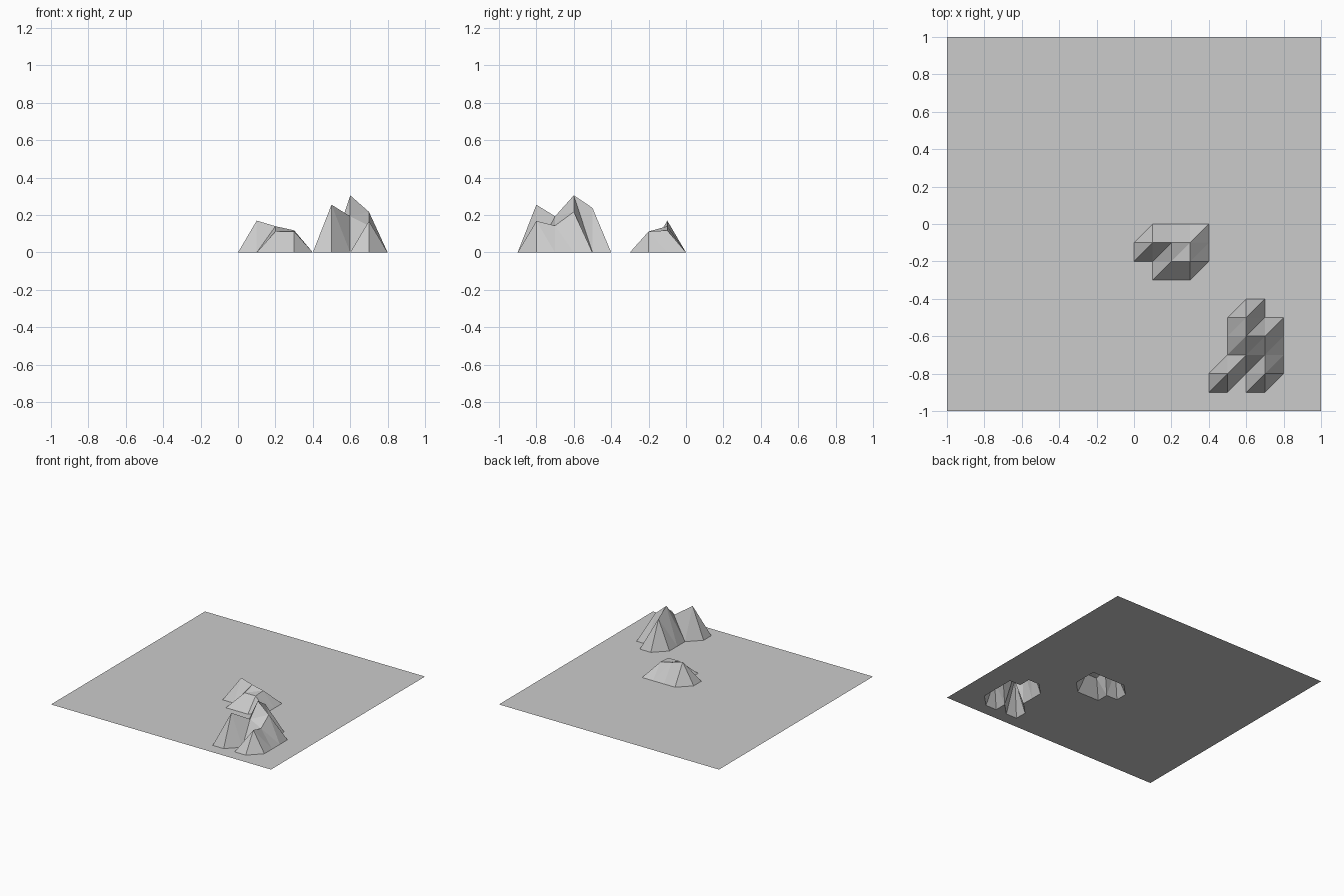
import bpy, bmesh

if "Cube" in bpy.data.objects:
    bpy.data.objects.remove(bpy.data.objects["Cube"])

N, STEP = 20, 0.1

# Raised grid points: (column, row) from the front left corner -> height
PEAKS = {
    # low ridge near the middle
    (11, 9): 0.17, (12, 9): 0.14, (13, 9): 0.118,
    (12, 8): 0.112, (13, 8): 0.112,
    # taller hills near the front right corner
    (15, 2): 0.255, (16, 3): 0.193, (16, 4): 0.305, (16, 5): 0.238,
    (17, 4): 0.217, (17, 3): 0.143, (17, 2): 0.168,
}

# Terrain sheet: regular grid, every cell split along the same diagonal
bm = bmesh.new()
v = [[bm.verts.new((i * STEP - 1, j * STEP - 1, PEAKS.get((i, j), 0)))
      for j in range(N + 1)] for i in range(N + 1)]
for i in range(N):
    for j in range(N):
        a, b, c, d = v[i][j], v[i + 1][j], v[i + 1][j + 1], v[i][j + 1]
        bm.faces.new((a, b, c))
        bm.faces.new((a, c, d))

mesh = bpy.data.meshes.new("terrain")
bm.to_mesh(mesh)
bm.free()
terrain = bpy.data.objects.new("terrain", mesh)
bpy.context.collection.objects.link(terrain)
